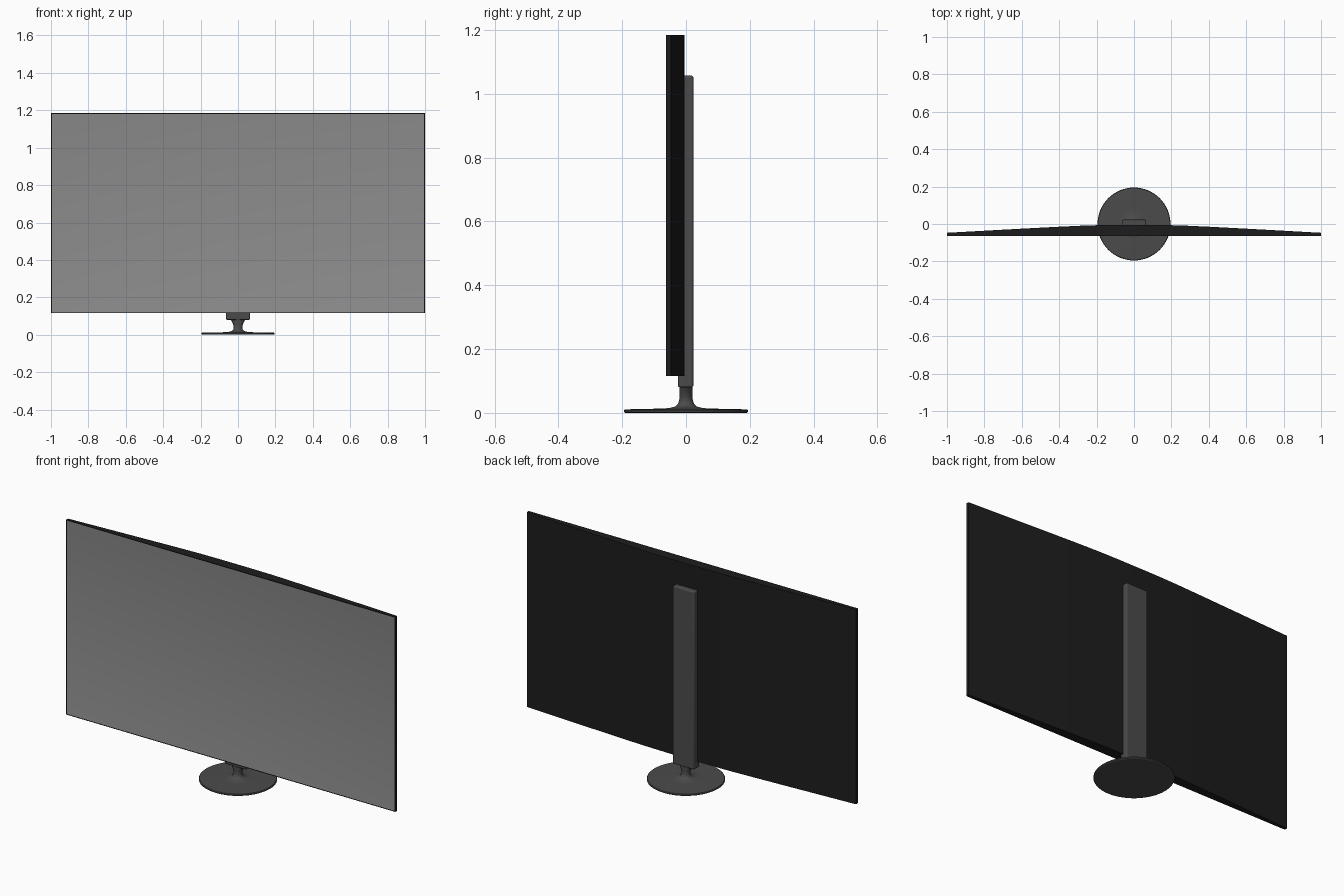
import bpy, bmesh, math

if "Cube" in bpy.data.objects:
    bpy.data.objects.remove(bpy.data.objects["Cube"])


def material(name, v):
    m = bpy.data.materials.new(name)
    m.diffuse_color = (v, v, v, 1)
    m.use_nodes = True
    m.node_tree.nodes["Principled BSDF"].inputs["Base Color"].default_value = m.diffuse_color
    return m


black = material("black_plastic", 0.012)
dark = material("dark_metal", 0.07)
grey = material("screen_grey", 0.27)


def finish(bm, name, mat, angle=30):
    bmesh.ops.recalc_face_normals(bm, faces=bm.faces)
    me = bpy.data.meshes.new(name)
    bm.to_mesh(me)
    bm.free()
    ob = bpy.data.objects.new(name, me)
    bpy.context.collection.objects.link(ob)
    me.materials.append(mat)
    bpy.ops.object.select_all(action='DESELECT')
    ob.select_set(True)
    bpy.context.view_layer.objects.active = ob
    bpy.ops.object.shade_smooth_by_angle(angle=math.radians(angle))
    return ob


def loft(name, rings, mat, seg=64):
    """Closed stack of elliptical rings given as (rx, ry, z)."""
    bm = bmesh.new()
    loops = [[bm.verts.new((rx * math.cos(i * math.tau / seg),
                            ry * math.sin(i * math.tau / seg), z))
              for i in range(seg)] for rx, ry, z in rings]
    for a, b in zip(loops, loops[1:]):
        for i in range(seg):
            j = (i + 1) % seg
            bm.faces.new((a[i], a[j], b[j], b[i]))
    bm.faces.new(loops[0])
    bm.faces.new(loops[-1])
    return finish(bm, name, mat)


def prism(outline, z0, z1):
    """Extrude an XY outline from z0 to z1."""
    bm = bmesh.new()
    face = bm.faces.new([bm.verts.new((x, y, z0)) for x, y in outline])
    top = bmesh.ops.extrude_face_region(bm, geom=[face])["geom"]
    for v in top:
        if isinstance(v, bmesh.types.BMVert):
            v.co.z = z1
    return bm


# Panel housing: flat front, back tapering towards both sides
half = [(1.0, -0.063), (1.0, -0.047), (0.6, -0.025), (0.4, -0.0145),
        (0.28, -0.009), (0.2, -0.0065), (0.1, -0.005)]
outline = half + [(-x, y) for x, y in reversed(half)]
bm = prism(outline, 0.115, 1.185)
bmesh.ops.recalc_face_normals(bm, faces=bm.faces)
# Front face: inset for the slim bezel
front = min(bm.faces, key=lambda f: f.calc_center_median().y)
bmesh.ops.inset_region(bm, faces=[front], thickness=0.006, depth=-0.001)
front = min((f for f in bm.faces if abs(f.normal.y) > 0.9), 
            key=lambda f: -f.calc_area() if f.calc_center_median().y < -0.055 else 0)
front.material_index = 1
panel = finish(bm, "display_panel", black)
panel.data.materials.append(grey)

# Upright column behind the panel, rounded edges
bm = prism([(-0.065, -0.025), (0.065, -0.025), (0.065, 0.023), (-0.065, 0.023)],
           0.08, 1.057)
column = finish(bm, "rear_column", dark)
bev = column.modifiers.new("bevel", 'BEVEL')
bev.width = 0.006
bev.segments = 3

# Round foot and flared neck
loft("round_base", [(0.190, 0.190, 0.0), (0.195, 0.195, 0.003), (0.195, 0.195, 0.008),
                    (0.192, 0.192, 0.011), (0.10, 0.10, 0.013), (0.02, 0.02, 0.014)], dark)
loft("flared_neck", [(0.09, 0.09, 0.012), (0.05, 0.05, 0.0155), (0.033, 0.034, 0.02),
                     (0.026, 0.026, 0.027), (0.023, 0.022, 0.037), (0.024, 0.020, 0.048),
                     (0.028, 0.020, 0.060), (0.034, 0.020, 0.072), (0.042, 0.020, 0.084)], dark)
